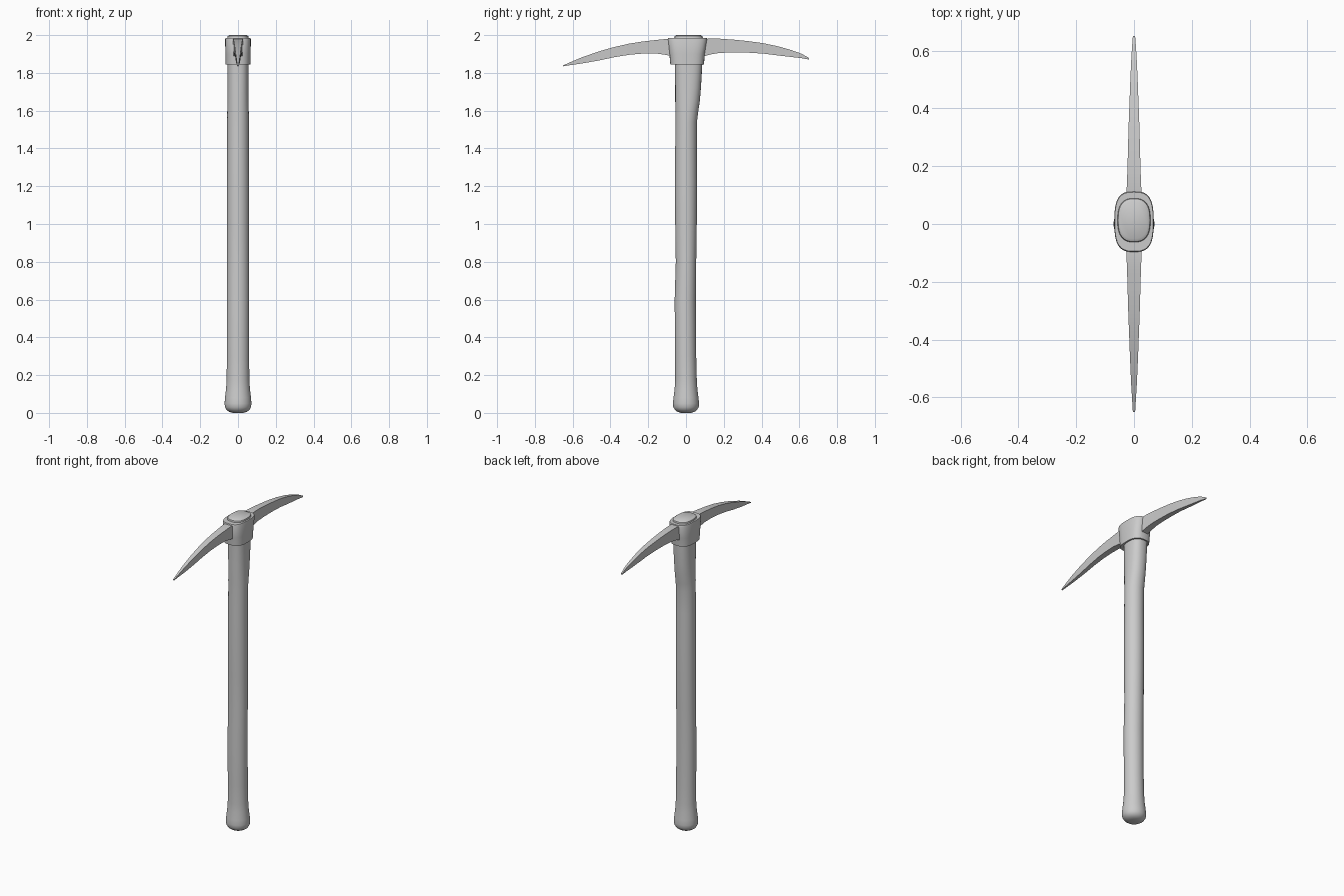
import bpy, math

SEG = 32


def ring(z, yc, rx, ry, n=2.0):
    """Superellipse outline at height z."""
    pts = []
    for i in range(SEG):
        a = 2 * math.pi * i / SEG
        c, s = math.cos(a), math.sin(a)
        pts.append((rx * math.copysign(abs(c) ** (2 / n), c),
                    yc + ry * math.copysign(abs(s) ** (2 / n), s), z))
    return pts


def loft(name, rings, closed=False, angle=40):
    """Skin a list of equal rings; capped at both ends or closed into a loop."""
    k, m = len(rings[0]), len(rings)
    verts = [p for r in rings for p in r]
    faces = []
    for j in range(m if closed else m - 1):
        a, b = j * k, ((j + 1) % m) * k
        faces += [(a + i, a + (i + 1) % k, b + (i + 1) % k, b + i) for i in range(k)]
    if not closed:
        faces += [tuple(reversed(range(k))), tuple(range((m - 1) * k, m * k))]
    mesh = bpy.data.meshes.new(name)
    mesh.from_pydata(verts, [], faces)
    obj = bpy.data.objects.new(name, mesh)
    bpy.context.collection.objects.link(obj)
    bpy.ops.object.select_all(action='DESELECT')
    obj.select_set(True)
    bpy.context.view_layer.objects.active = obj
    bpy.ops.object.mode_set(mode='EDIT')
    bpy.ops.mesh.select_all(action='SELECT')
    bpy.ops.mesh.normals_make_consistent(inside=False)
    bpy.ops.object.mode_set(mode='OBJECT')
    bpy.ops.object.shade_smooth_by_angle(angle=math.radians(angle))
    return obj


# Wooden handle: flared knob, slightly wavy shaft, oval swelling at the head
handle = [
    (0.0, 0, .025, .025, 2), (.005, 0, .045, .044, 2), (.015, 0, .060, .058, 2),
    (.03, 0, .069, .067, 2), (.05, 0, .071, .069, 2), (.08, 0, .069, .066, 2),
    (.13, 0, .063, .060, 2), (.18, 0, .060, .057, 2), (.30, -.002, .059, .056, 2),
    (.60, -.004, .059, .056, 2), (.80, .000, .058, .054, 2), (1.0, 0, .058, .057, 2),
    (1.2, 0, .058, .058, 2), (1.4, 0, .057, .057, 2), (1.54, .001, .057, .057, 2),
    (1.59, .004, .057, .060, 2.1), (1.65, .008, .056, .065, 2.2),
    (1.72, .011, .056, .068, 2.3), (1.84, .014, .056, .072, 2.5),
    (1.985, .013, .057, .076, 2.6), (1.994, .013, .055, .074, 2.6),
    (2.0, .013, .047, .064, 2.6),
]
loft("handle", [ring(*h) for h in handle])

# Metal socket around the handle top
loft("head_socket", [
    ring(1.845, .006, .066, .089, 2.8), ring(1.90, .006, .067, .094, 2.9),
    ring(1.978, .008, .068, .105, 3.0), ring(1.985, .008, .066, .102, 3.0),
    ring(1.985, .013, .054, .073, 2.6), ring(1.845, .013, .053, .069, 2.5),
], closed=True)


# Pick blades: station = (y, bottom z, top z, half width)
def blade(name, stations):
    loft(name, [[(-w * .85, y, b), (w * .85, y, b), (w, y, t), (-w, y, t)]
                for y, b, t, w in stations], angle=30)


blade("front_blade", [
    (-.072, 1.887, 1.977, .027), (-.11, 1.896, 1.979, .026), (-.16, 1.903, 1.974, .024),
    (-.23, 1.902, 1.966, .022), (-.30, 1.896, 1.955, .020), (-.38, 1.883, 1.937, .017),
    (-.46, 1.866, 1.914, .014), (-.55, 1.850, 1.883, .010), (-.60, 1.843, 1.862, .007),
    (-.65, 1.835, 1.840, .004)])
blade("back_blade", [
    (.092, 1.887, 1.979, .027), (.13, 1.898, 1.982, .025), (.18, 1.906, 1.981, .023),
    (.25, 1.908, 1.976, .021), (.33, 1.907, 1.968, .019), (.41, 1.902, 1.957, .016),
    (.49, 1.892, 1.940, .013), (.56, 1.884, 1.920, .010), (.61, 1.878, 1.902, .007),
    (.65, 1.871, 1.880, .004)])
